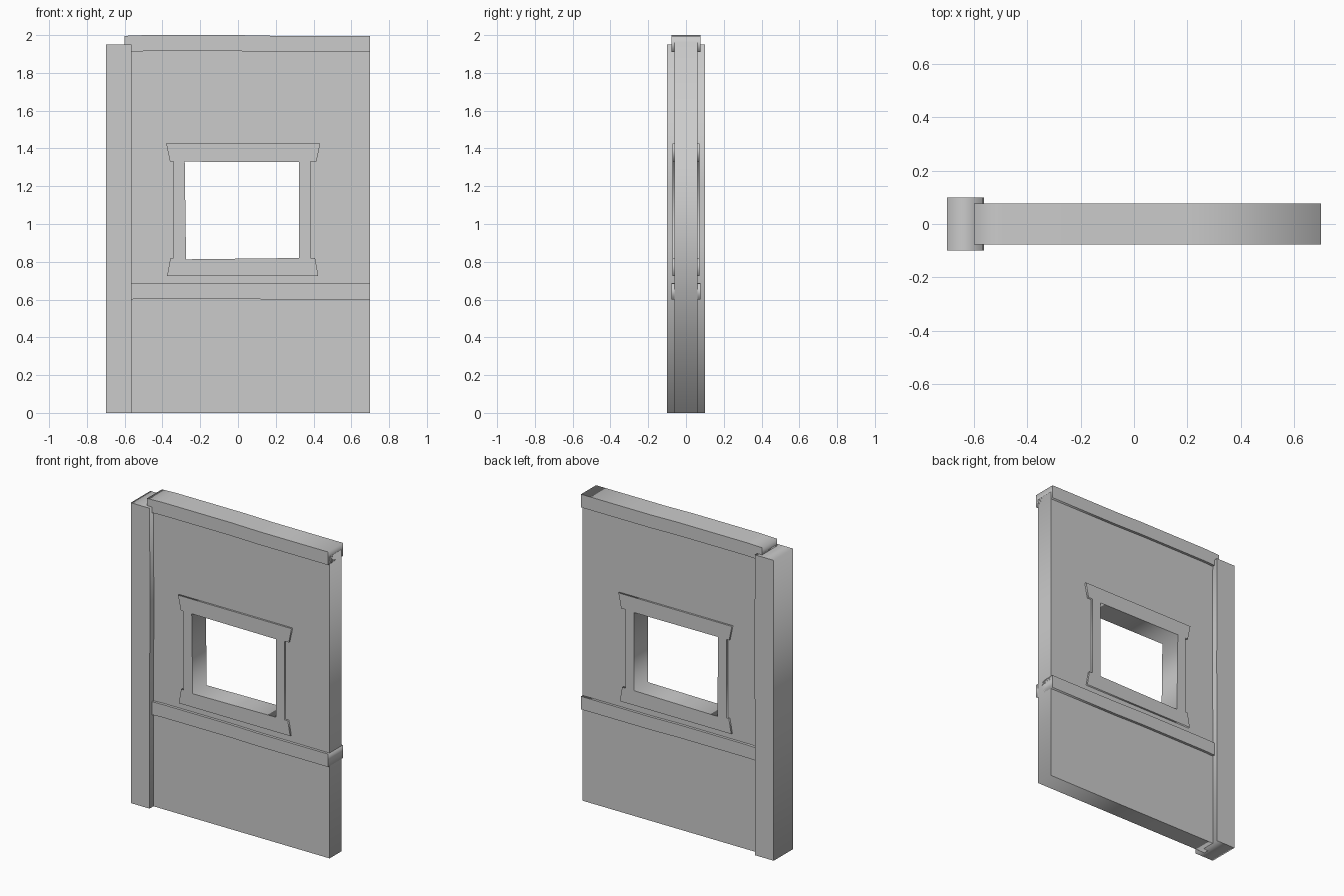
import bpy
from mathutils import Matrix

if "Cube" in bpy.data.objects:
    bpy.data.objects.remove(bpy.data.objects["Cube"])


def slab(name, outlines, half_depth):
    """Extrude x-z outlines (first is the rim, the rest are holes) evenly along y."""
    curve = bpy.data.curves.new(name, 'CURVE')
    curve.dimensions = '2D'
    curve.fill_mode = 'BOTH'
    curve.extrude = half_depth
    for points in outlines:
        spline = curve.splines.new('POLY')
        spline.points.add(len(points) - 1)
        for p, (x, z) in zip(spline.points, points):
            p.co = (x, z, 0, 1)
        spline.use_cyclic_u = True
    obj = bpy.data.objects.new(name, curve)
    bpy.context.collection.objects.link(obj)
    bpy.ops.object.select_all(action='DESELECT')
    obj.select_set(True)
    bpy.context.view_layer.objects.active = obj
    bpy.ops.object.convert(target='MESH')
    obj = bpy.context.view_layer.objects.active
    obj.data.transform(Matrix.Rotation(1.5707963, 4, 'X'))
    return obj


def rect(x0, x1, z0, z1):
    return [(x0, z0), (x1, z0), (x1, z1), (x0, z1)]


def beam(name, x0, z0, z1):
    """Slightly warped horizontal timber, higher in its left half."""
    warp = [(x0, -0.004), (-0.49, 0), (0, 0), (0.2, -0.004), (0.7, -0.004)]
    bottom = [(x, z0 + d) for x, d in warp]
    top = [(x, z1 + d) for x, d in reversed(warp)]
    return slab(name, [bottom + top], 0.077)


# Wall panel; its hole sits hidden behind the window frame
slab("wall_panel", [rect(-0.6, 0.7, 0, 1.96), rect(-0.31, 0.35, 0.78, 1.36)], 0.06)

# Corner post, left side only
slab("corner_post", [[(-0.7, 0), (-0.565, 0), (-0.565, 0.9), (-0.562, 1.2),
                      (-0.565, 1.95), (-0.7, 1.95)]], 0.1)

# Top beam and middle rail
beam("top_beam", -0.6, 1.915, 2.0)
beam("middle_rail", -0.6, 0.604, 0.688)

# Window frame with flared lintel and sill
frame = [(-0.375, 0.725), (0.425, 0.725), (0.408, 0.82), (0.385, 0.82),
         (0.385, 1.33), (0.415, 1.33), (0.435, 1.425), (-0.38, 1.425),
         (-0.36, 1.33), (-0.342, 1.33), (-0.342, 0.82), (-0.358, 0.82)]
opening = [(-0.275, 0.813), (0.322, 0.82), (0.322, 1.327), (-0.282, 1.33)]
slab("window_frame", [frame, opening], 0.072)
